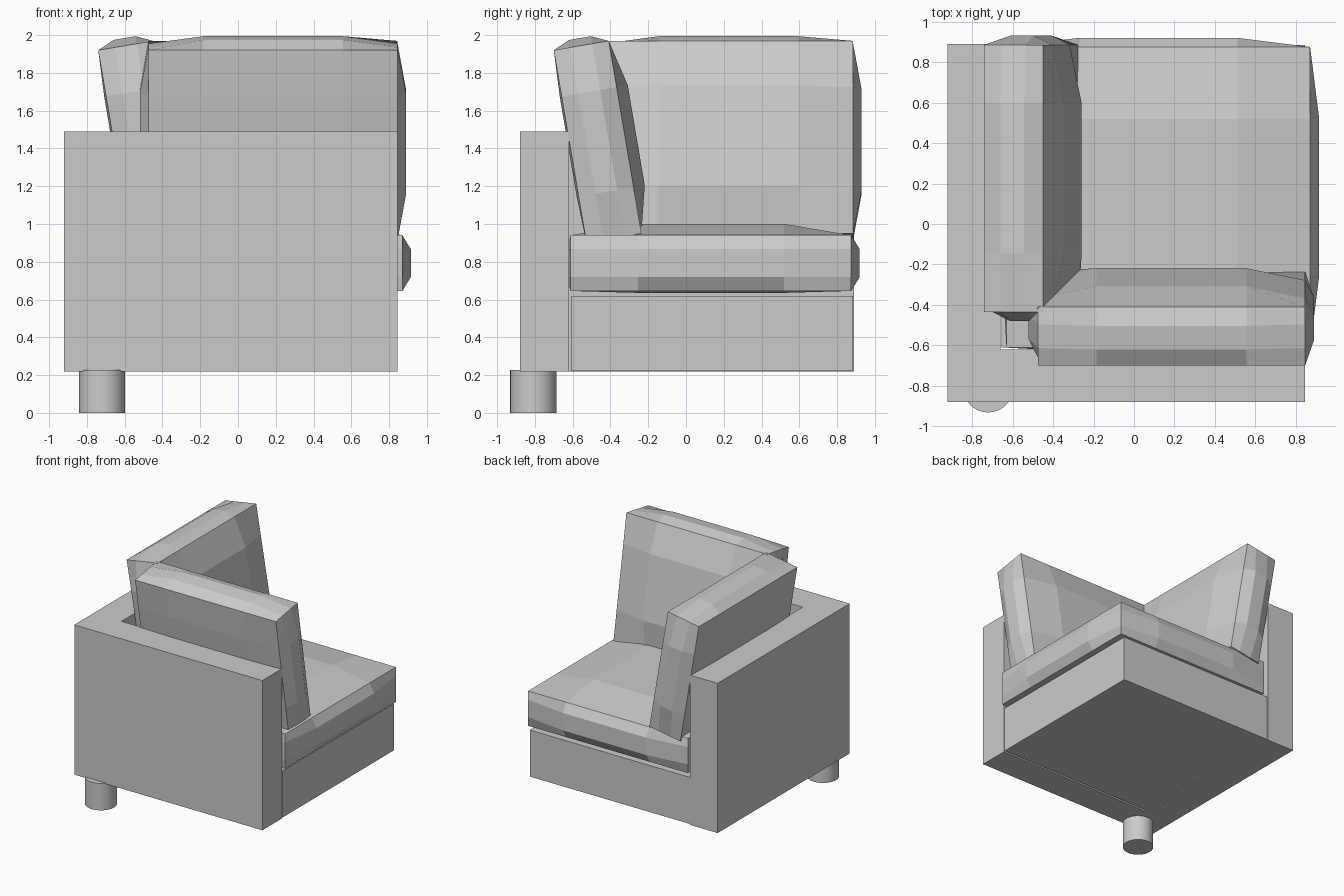
import bpy
import bmesh
from mathutils import Vector, Matrix

cube = bpy.data.objects.get("Cube")
if cube:
    bpy.data.objects.remove(cube, do_unlink=True)

fabric = bpy.data.materials.new("grey_fabric")
fabric.use_nodes = True
GREY = (0.6, 0.6, 0.6, 1)
fabric.diffuse_color = GREY
fabric.node_tree.nodes["Principled BSDF"].inputs["Base Color"].default_value = GREY


def finish(name, bm):
    mesh = bpy.data.meshes.new(name)
    bmesh.ops.recalc_face_normals(bm, faces=bm.faces[:])
    bm.to_mesh(mesh)
    bm.free()
    mesh.materials.append(fabric)
    obj = bpy.data.objects.new(name, mesh)
    bpy.context.collection.objects.link(obj)
    return obj


def box(name, low, high):
    low, high = Vector(low), Vector(high)
    bm = bmesh.new()
    bmesh.ops.create_cube(bm, size=1)
    for v in bm.verts:
        v.co = (low + high) / 2 + v.co * (high - low)
    return finish(name, bm)


def cushion(name, size, inset, bulge_low, bulge_high, matrix):
    """Box with straight edges whose six sides swell out to an inner panel."""
    bm = bmesh.new()
    bmesh.ops.create_cube(bm, size=1)
    # cut every side into a three by three grid
    for axis in range(3):
        for side in (-1, 1):
            point, normal = Vector(), Vector()
            point[axis] = side * (0.5 - inset[axis])
            normal[axis] = 1
            bmesh.ops.bisect_plane(bm, geom=bm.verts[:] + bm.edges[:] + bm.faces[:],
                                   plane_co=point, plane_no=normal)
    # push out the inner corners of each side
    for v in bm.verts:
        outer = [a for a in range(3) if abs(v.co[a]) > 0.499]
        scaled = Vector([v.co[a] * size[a] for a in range(3)])
        if len(outer) == 1:
            a = outer[0]
            scaled[a] += bulge_high[a] if v.co[a] > 0 else -bulge_low[a]
        v.co = matrix @ scaled
    return finish(name, bm)


# upholstered walls and base
box("right_wall", (-0.92, -0.88, 0.22), (-0.66, 0.89, 1.49))
box("front_wall", (-0.66, -0.88, 0.22), (0.845, -0.62, 1.49))
box("seat_base", (-0.655, -0.61, 0.225), (0.845, 0.885, 0.62))

# seat cushion
cushion("seat_cushion", (1.5, 1.485, 0.295), (0.24, 0.24, 0.25),
        (0.02, 0.02, 0.01), (0.045, 0.045, 0.06),
        Matrix.Translation((0.12, 0.132, 0.793)))

# leaning cushions, the second mirrored over the corner diagonal
lean = Matrix.Translation((0.185, -0.468, 1.435)) @ Matrix.Rotation(0.168, 4, "X")
swap = Matrix(((0, 1, 0, -0.04), (1, 0, 0, 0.04), (0, 0, 1, 0), (0, 0, 0, 1)))
for name, place in (("front_cushion", lean), ("right_cushion", swap @ lean)):
    cushion(name, (1.32, 0.295, 1.034), (0.22, 0.3, 0.24),
            (0.045, 0.01, 0.04), (0.045, 0.06, 0.04), place)

# round foot under the outer corner
bm = bmesh.new()
bmesh.ops.create_cone(bm, cap_ends=True, segments=32, radius1=0.123, radius2=0.123,
                      depth=0.228, matrix=Matrix.Translation((-0.72, -0.808, 0.114)))
foot = finish("corner_foot", bm)
bpy.context.view_layer.objects.active = foot
foot.select_set(True)
bpy.ops.object.shade_smooth_by_angle()
